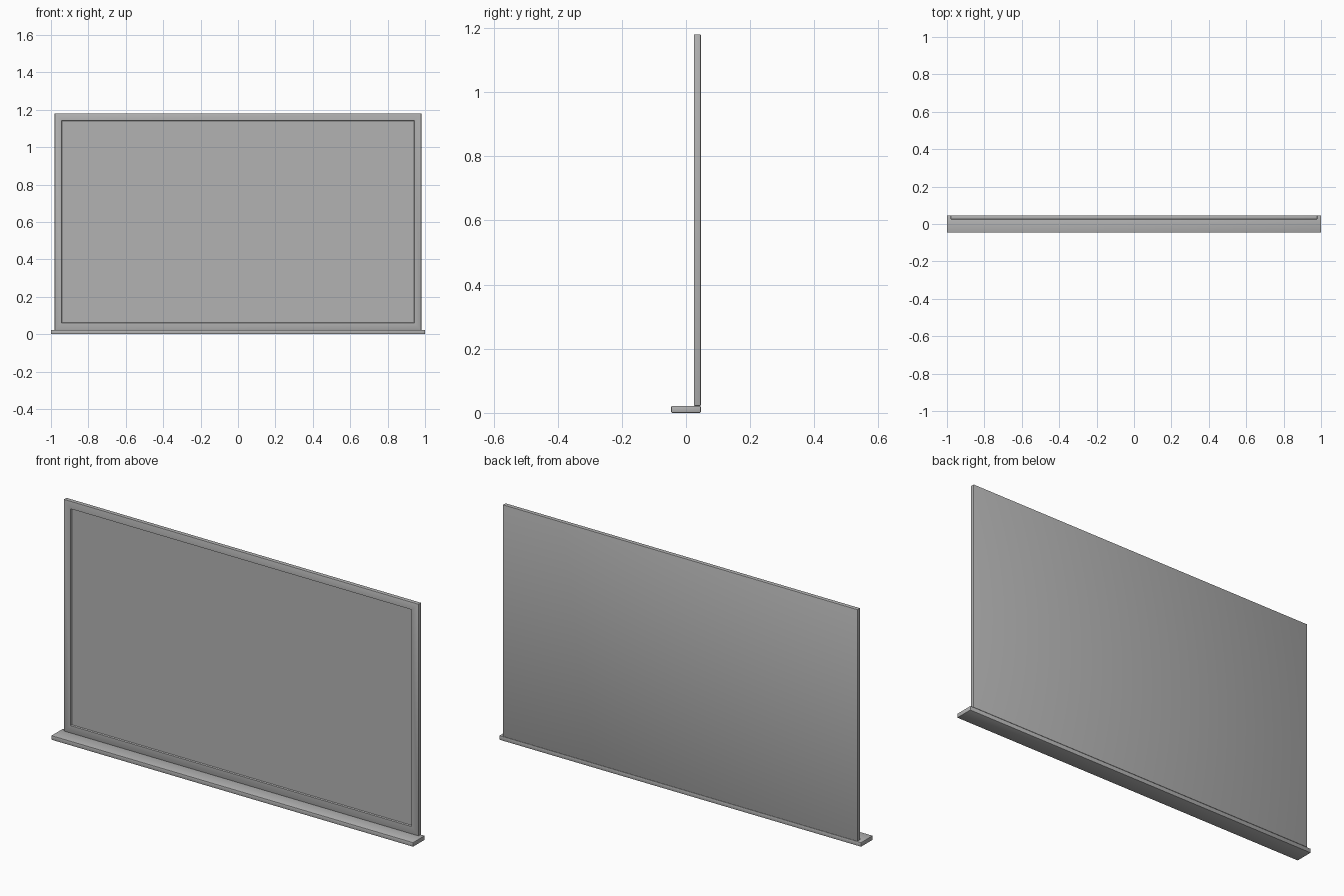
import bpy
import bmesh
from mathutils import Vector

cube = bpy.data.objects.get("Cube")
if cube:
    bpy.data.objects.remove(cube, do_unlink=True)

grey = bpy.data.materials.new("plain_grey")
grey.use_nodes = True
colour = (0.45, 0.45, 0.45, 1)
grey.diffuse_color = colour
grey.node_tree.nodes["Principled BSDF"].inputs["Base Color"].default_value = colour


def box(name, low, high, bevel):
    """Box between two corners with softened edges."""
    low, high = Vector(low), Vector(high)
    bm = bmesh.new()
    bmesh.ops.create_cube(bm, size=1)
    bmesh.ops.scale(bm, vec=high - low, verts=bm.verts)
    bmesh.ops.translate(bm, vec=(low + high) / 2, verts=bm.verts)
    bmesh.ops.bevel(bm, geom=bm.edges[:], offset=bevel, segments=2,
                    profile=0.5, affect='EDGES')
    mesh = bpy.data.meshes.new(name)
    bm.to_mesh(mesh)
    bm.free()
    mesh.materials.append(grey)
    obj = bpy.data.objects.new(name, mesh)
    bpy.context.collection.objects.link(obj)
    return obj


# Upright board with a shallow sunken writing surface
board = box("board", (-0.98, 0.025, 0.022), (0.98, 0.046, 1.18), 0.002)
bm = bmesh.new()
bm.from_mesh(board.data)
bm.normal_update()
front = max((f for f in bm.faces if f.normal.y < -0.99), key=lambda f: f.calc_area())
bmesh.ops.inset_individual(bm, faces=[front], thickness=0.05)
bmesh.ops.inset_individual(bm, faces=[front], thickness=0.004, depth=-0.006)
bm.to_mesh(board.data)
bm.free()

# Tray along the bottom, projecting forwards
tray = box("tray", (-1, -0.046, 0), (1, 0.046, 0.022), 0.003)

# Soft shading on the rounded edges only
for obj in (board, tray):
    bpy.ops.object.select_all(action='DESELECT')
    obj.select_set(True)
    bpy.context.view_layer.objects.active = obj
    bpy.ops.object.shade_smooth_by_angle(angle=0.6)
